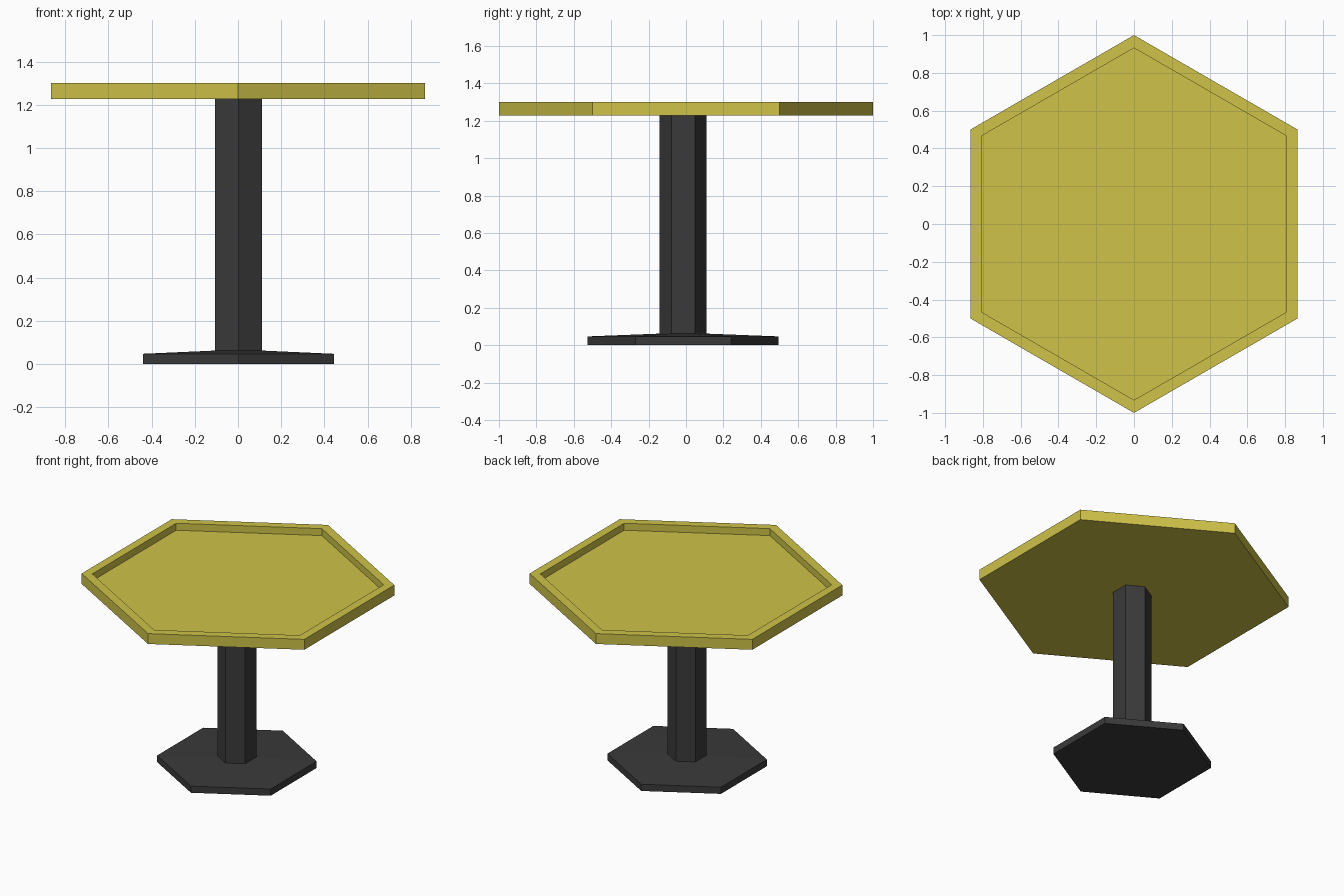
import bpy, bmesh, math

if "Cube" in bpy.data.objects:
    bpy.data.objects.remove(bpy.data.objects["Cube"])


def material(name, color):
    mat = bpy.data.materials.new(name)
    mat.diffuse_color = (*color, 1)
    mat.use_nodes = True
    mat.node_tree.nodes["Principled BSDF"].inputs["Base Color"].default_value = mat.diffuse_color
    return mat


def hex_loft(name, rings, centre, mat, cap_start=True, cap_end=True):
    """Join six-sided rings given as (radius, z), corners pointing along y."""
    bm = bmesh.new()
    loops = []
    for r, z in rings:
        angles = [math.pi / 2 + i * math.pi / 3 for i in range(6)]
        loops.append([bm.verts.new((centre[0] + r * math.cos(a),
                                    centre[1] + r * math.sin(a), z)) for a in angles])
    for low, high in zip(loops, loops[1:]):
        for i in range(6):
            j = (i + 1) % 6
            bm.faces.new((low[i], low[j], high[j], high[i]))
    if cap_start:
        bm.faces.new(loops[0][::-1])
    if cap_end:
        bm.faces.new(loops[-1])
    mesh = bpy.data.meshes.new(name)
    bm.to_mesh(mesh)
    bm.free()
    mesh.materials.append(mat)
    obj = bpy.data.objects.new(name, mesh)
    bpy.context.collection.objects.link(obj)
    return obj


yellow = material("yellow_top", (0.62, 0.54, 0.066))
dark = material("dark_metal", (0.042, 0.042, 0.042))
post = (0.002, -0.0155)

# Foot plate with a gently sloped top, meeting the column
hex_loft("base", [(0.51, 0), (0.51, 0.047), (0.125, 0.062)], post, dark, cap_end=False)

# Hexagonal column
hex_loft("column", [(0.125, 0.062), (0.125, 1.227)], post, dark, cap_start=False)

# Tray-like tabletop: underside, outer wall, rim, inner wall, recessed floor
hex_loft("tabletop", [(1, 1.227), (1, 1.3), (0.932, 1.3), (0.932, 1.251)], (0, 0), yellow)
